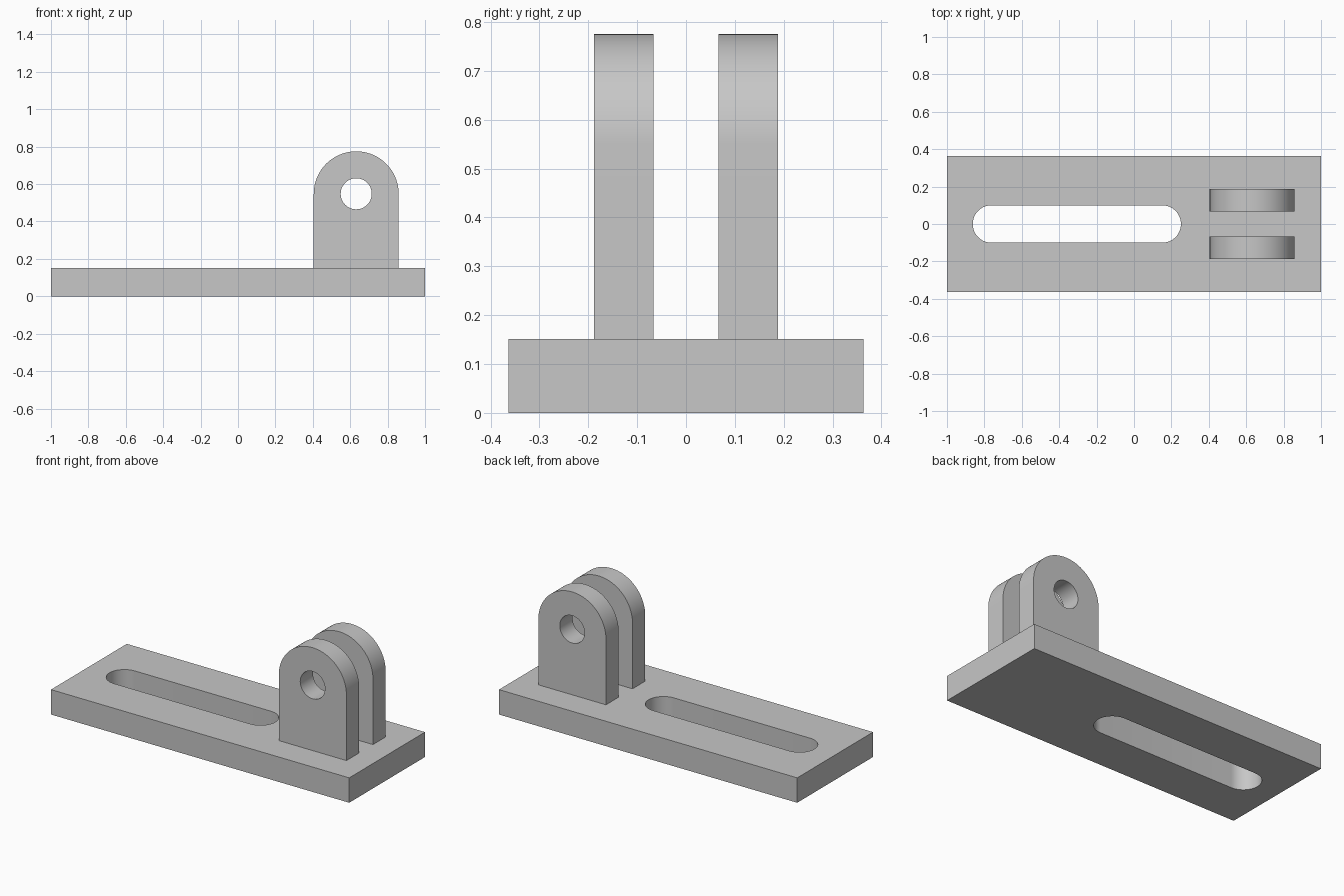
import bpy, bmesh, math
from mathutils import Matrix, Vector

cube = bpy.data.objects.get("Cube")
if cube:
    bpy.data.objects.remove(cube, do_unlink=True)

# One plain grey for the whole bracket
GREY = (0.57, 0.57, 0.57, 1.0)
grey = bpy.data.materials.new("plain_grey")
grey.diffuse_color = GREY
grey.use_nodes = True
grey.node_tree.nodes["Principled BSDF"].inputs["Base Color"].default_value = GREY

PLATE_HALF_WIDTH, PLATE_TOP = 0.363, 0.151


def arc(cx, cy, radius, start, end, steps):
    """Points along an arc, angles in degrees, both ends included."""
    angles = [math.radians(start + (end - start) * i / steps) for i in range(steps + 1)]
    return [(cx + radius * math.cos(a), cy + radius * math.sin(a)) for a in angles]


def extruded(name, loops, depth, matrix):
    """Fill an outline with its holes and extrude it along local z."""
    bm = bmesh.new()
    for loop in loops:
        verts = [bm.verts.new((x, y, 0)) for x, y in loop]
        for i, v in enumerate(verts):
            bm.edges.new((verts[i - 1], v))
    bmesh.ops.triangle_fill(bm, edges=bm.edges[:], use_beauty=True, normal=Vector((0, 0, 1)))
    out = bmesh.ops.extrude_face_region(bm, geom=bm.faces[:], use_keep_orig=True)
    top = [v for v in out["geom"] if isinstance(v, bmesh.types.BMVert)]
    bmesh.ops.translate(bm, verts=top, vec=(0, 0, depth))
    bmesh.ops.transform(bm, matrix=matrix, verts=bm.verts[:])
    bmesh.ops.recalc_face_normals(bm, faces=bm.faces[:])
    mesh = bpy.data.meshes.new(name)
    bm.to_mesh(mesh)
    bm.free()
    mesh.materials.append(grey)
    obj = bpy.data.objects.new(name, mesh)
    bpy.context.collection.objects.link(obj)
    bpy.ops.object.select_all(action="DESELECT")
    obj.select_set(True)
    bpy.context.view_layer.objects.active = obj
    bpy.ops.object.shade_smooth_by_angle(angle=math.radians(30))
    return obj


# Base plate with a long round-ended slot
w = PLATE_HALF_WIDTH
plate = [(-1, -w), (1, -w), (1, w), (-1, w)]
slot = arc(0.151, 0, 0.1, -90, 90, 24) + arc(-0.762, 0, 0.1, 90, 270, 24)
extruded("base_plate", [plate, slot], PLATE_TOP, Matrix.Identity(4))

# Pair of round-topped lugs with a pin hole, standing upright on the plate
LUG_X, PIN_Z, LUG_RADIUS = 0.632, 0.548, 0.227
lug = arc(LUG_X, PIN_Z, LUG_RADIUS, 0, 180, 48)
lug += [(LUG_X - LUG_RADIUS, PLATE_TOP), (LUG_X + LUG_RADIUS, PLATE_TOP)]
pin_hole = arc(LUG_X, PIN_Z, 0.083, 0, 360, 48)[:-1]
upright = Matrix.Rotation(math.radians(90), 4, "X")
for name, back_y in (("front_lug", -0.066), ("back_lug", 0.188)):
    extruded(name, [lug, pin_hole], 0.122, Matrix.Translation((0, back_y, 0)) @ upright)
